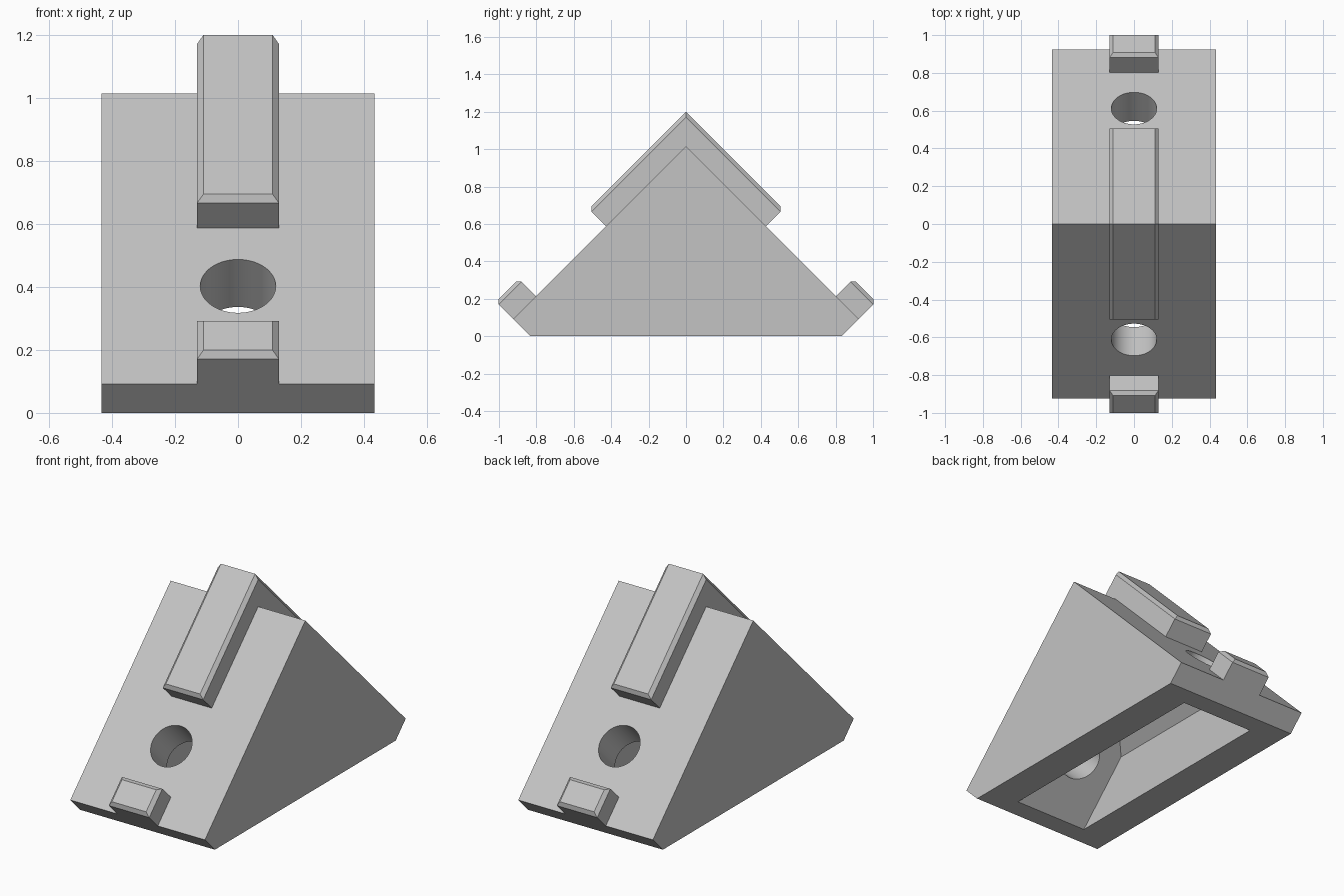
import bpy, bmesh, math
from mathutils import Matrix, Vector

if "Cube" in bpy.data.objects:
    bpy.data.objects.remove(bpy.data.objects["Cube"], do_unlink=True)

APEX = 1.015            # height of the body ridge line
R2 = math.sqrt(0.5)
SLOPE_END = 1.305       # slope length from the ridge to the lower edge
RIB_H, CHAMFER = 0.131, 0.02
RIB_HALF = 0.13

grey = bpy.data.materials.new("light_grey")
grey.use_nodes = True
grey.diffuse_color = (0.55, 0.55, 0.55, 1)
grey.node_tree.nodes["Principled BSDF"].inputs["Base Color"].default_value = grey.diffuse_color


def on_slope(s, h, side=1):
    """(y, z) at distance s down the slope and height h above it."""
    return side * (s + h) * R2, APEX - (s - h) * R2


def finish(name, bm):
    bmesh.ops.remove_doubles(bm, verts=bm.verts, dist=1e-5)
    bmesh.ops.recalc_face_normals(bm, faces=bm.faces)
    mesh = bpy.data.meshes.new(name)
    bm.to_mesh(mesh)
    bm.free()
    mesh.materials.append(grey)
    obj = bpy.data.objects.new(name, mesh)
    bpy.context.collection.objects.link(obj)
    return obj


def loft(name, sections):
    """Skin a list of (x, [(y, z), ...]) outlines and cap both ends."""
    bm = bmesh.new()
    rings = [[bm.verts.new((x, y, z)) for y, z in outline] for x, outline in sections]
    for a, b in zip(rings, rings[1:]):
        for i in range(len(a)):
            j = (i + 1) % len(a)
            bm.faces.new((a[i], a[j], b[j], b[i]))
    bm.faces.new(rings[0])
    bm.faces.new(rings[-1])
    return finish(name, bm)


def chamfered_rib(name, outline):
    """Rib across x whose outline(inset) gives its side profile."""
    wide, top = outline(0), outline(CHAMFER)
    inner = RIB_HALF - CHAMFER
    return loft(name, [(-RIB_HALF, wide), (-inner, top), (inner, top), (RIB_HALF, wide)])


def cut(obj, cutters):
    for cutter in cutters:
        mod = obj.modifiers.new("cut", 'BOOLEAN')
        mod.operation, mod.solver, mod.object = 'DIFFERENCE', 'EXACT', cutter
    graph = bpy.context.evaluated_depsgraph_get()
    mesh = bpy.data.meshes.new_from_object(obj.evaluated_get(graph))
    obj.modifiers.clear()
    obj.data = mesh
    for cutter in cutters:
        bpy.data.objects.remove(cutter, do_unlink=True)


# Wedge body with clipped lower edges
edge_y, edge_z = on_slope(SLOPE_END, 0)
foot = edge_y - edge_z
profile = [(-foot, 0), (foot, 0), (edge_y, edge_z), (0, APEX), (-edge_y, edge_z)]
body = loft("wedge_body", [(-0.433, profile), (0.433, profile)])

# Pocket open at the bottom, with a hipped ceiling
def pocket_outline(top):
    low, reach = -0.05, 0.713
    return [(-reach + low, low), (reach - low, low), (reach - top, top), (top - reach, top)]

pocket = loft("pocket_cutter", [(-0.237, pocket_outline(0.32)),
                                (0, pocket_outline(0.557)),
                                (0.237, pocket_outline(0.32))])

# Screw hole through each slope
cutters = [pocket]
for side in (1, -1):
    bm = bmesh.new()
    y, z = on_slope(0.866, -0.05, side)
    place = Matrix.Translation(Vector((0, y, z))) @ Matrix.Rotation(-side * math.pi / 4, 4, 'X')
    bmesh.ops.create_cone(bm, cap_ends=True, segments=64, radius1=0.12, radius2=0.12,
                          depth=0.5, matrix=place)
    cutters.append(finish("hole_cutter", bm))
cut(body, cutters)

# Long rib folded over the ridge
def ridge_outline(inset):
    end, shoulder = 0.604, RIB_H - CHAMFER
    top = shoulder + inset
    half = [(end, 0), (end, shoulder), (end - inset, top)]
    return ([on_slope(0, 0)] + [on_slope(s, h) for s, h in half] + [on_slope(-top, top)]
            + [on_slope(s, h, -1) for s, h in reversed(half)])

chamfered_rib("ridge_rib", ridge_outline)

# Short tab at the bottom of each slope
for side, name in ((-1, "front_tab"), (1, "back_tab")):
    def tab_outline(inset):
        start, shoulder = 1.134, RIB_H - CHAMFER
        top = shoulder + inset
        pts = [(start, 0), (start, shoulder), (start + inset, top),
               (SLOPE_END - inset, top), (SLOPE_END, shoulder), (SLOPE_END, 0)]
        return [on_slope(s, h, side) for s, h in pts]
    chamfered_rib(name, tab_outline)

# Smooth hole walls, sharp edges elsewhere
bpy.ops.object.select_all(action='DESELECT')
body.select_set(True)
bpy.context.view_layer.objects.active = body
bpy.ops.object.shade_smooth_by_angle(angle=math.radians(30))
